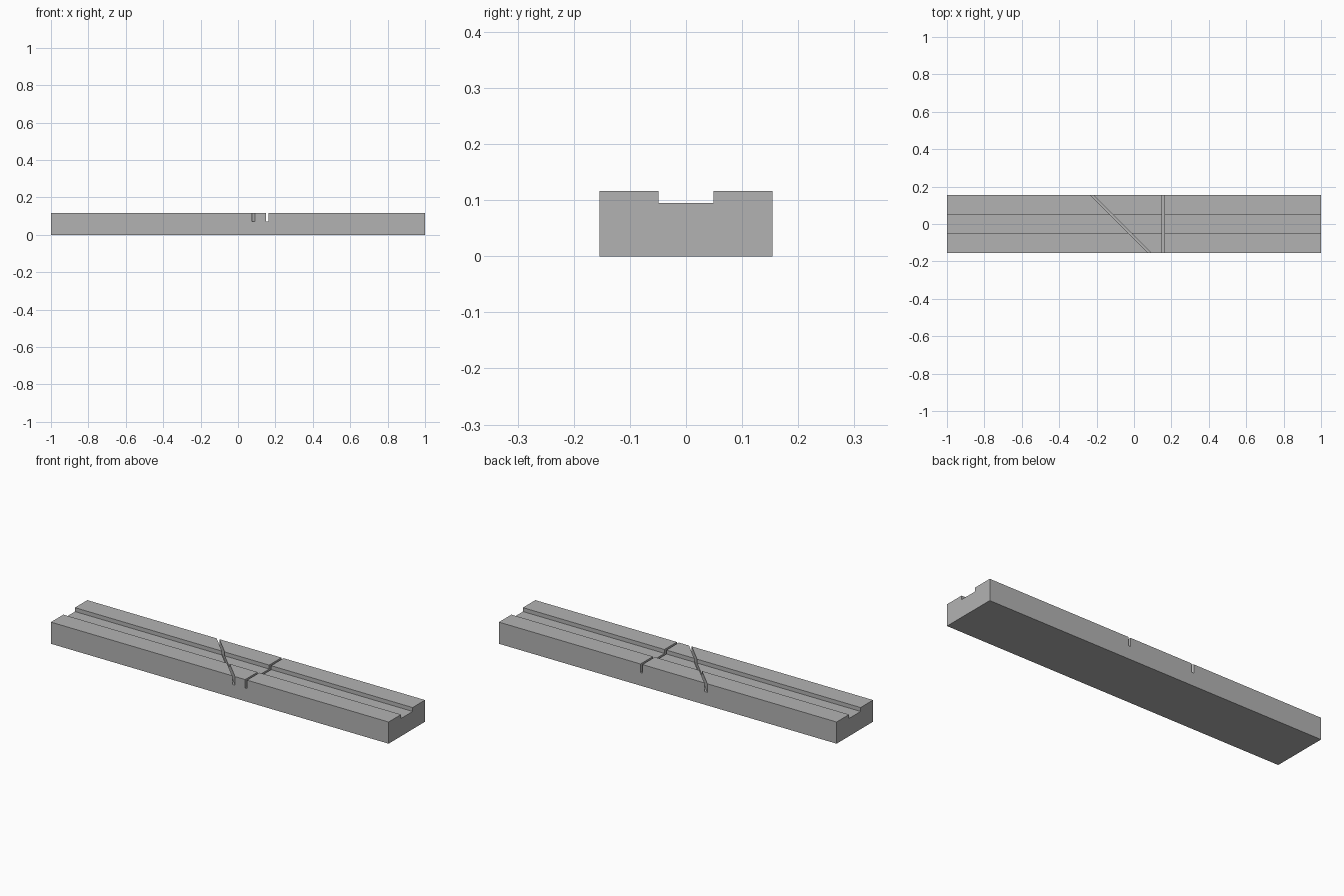
import bpy
import math

cube = bpy.data.objects.get("Cube")
if cube:
    bpy.data.objects.remove(cube, do_unlink=True)

LENGTH, HALF_W, HEIGHT = 2.0, 0.154, 0.116
CHANNEL_HALF, CHANNEL_Z = 0.049, 0.095
SLOT_W, SLOT_Z = 0.0115, 0.07

grey = bpy.data.materials.new("plain grey")
grey.use_nodes = True
colour = (0.45, 0.45, 0.45, 1)
grey.diffuse_color = colour
grey.node_tree.nodes["Principled BSDF"].inputs["Base Color"].default_value = colour


def extrude_profile(name, profile):
    """Solid with a (y, z) outline, running the whole length along x."""
    n = len(profile)
    verts = [(x, y, z) for x in (-LENGTH / 2, LENGTH / 2) for y, z in profile]
    faces = [tuple(reversed(range(n))), tuple(range(n, 2 * n))]
    faces += [(i, (i + 1) % n, n + (i + 1) % n, n + i) for i in range(n)]
    mesh = bpy.data.meshes.new(name)
    mesh.from_pydata(verts, [], faces)
    mesh.materials.append(grey)
    obj = bpy.data.objects.new(name, mesh)
    bpy.context.collection.objects.link(obj)
    return obj


def cut_slot(target, name, x, angle):
    """Saw a narrow slot down to SLOT_Z, turned about z by the angle."""
    depth = 0.1
    bpy.ops.mesh.primitive_cube_add(size=1, location=(x, 0, SLOT_Z + depth / 2),
                                    rotation=(0, 0, angle))
    cutter = bpy.context.object
    cutter.name = name
    cutter.scale = (SLOT_W, 0.6, depth)
    cutter.hide_render = True
    cutter.data.materials.append(grey)
    mod = target.modifiers.new(name, 'BOOLEAN')
    mod.operation = 'DIFFERENCE'
    mod.solver = 'EXACT'
    mod.object = cutter
    bpy.ops.object.select_all(action='DESELECT')
    bpy.context.view_layer.objects.active = target
    target.select_set(True)
    bpy.ops.object.modifier_apply(modifier=mod.name)
    bpy.data.objects.remove(cutter, do_unlink=True)


# Long block with a shallow channel along the top
half = [(HALF_W, 0), (HALF_W, HEIGHT), (CHANNEL_HALF, HEIGHT), (CHANNEL_HALF, CHANNEL_Z)]
block = extrude_profile("grooved_block", half + [(-y, z) for y, z in reversed(half)])

# Square and diagonal saw slots
cut_slot(block, "square_slot", 0.156, 0)
cut_slot(block, "diagonal_slot", -0.072, math.radians(45))
